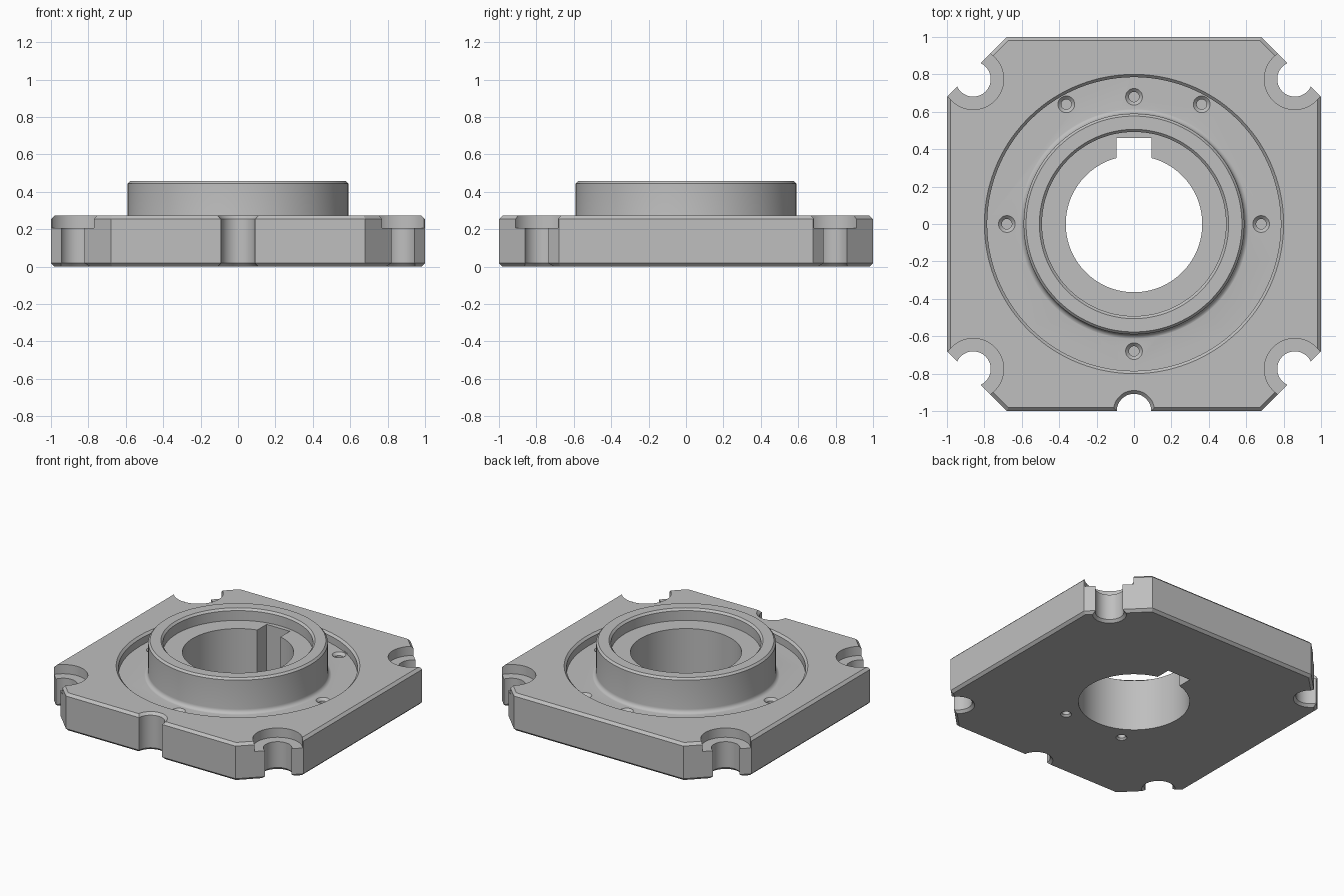
import bpy, bmesh, math

if "Cube" in bpy.data.objects:
    bpy.data.objects.remove(bpy.data.objects["Cube"], do_unlink=True)

TOP = 0.272        # top of the square plate
RIM = 0.457        # top of the raised collar
FLOOR = 0.205      # floor of the turned recess around the collar
EDGE = 0.018       # edge chamfer

steel = bpy.data.materials.new("machined_grey")
steel.use_nodes = True
steel.diffuse_color = (0.52, 0.52, 0.52, 1)
steel.node_tree.nodes["Principled BSDF"].inputs["Base Color"].default_value = (0.52, 0.52, 0.52, 1)


def make_object(name, bm):
    bmesh.ops.recalc_face_normals(bm, faces=bm.faces)
    mesh = bpy.data.meshes.new(name)
    bm.to_mesh(mesh)
    bm.free()
    mesh.materials.append(steel)
    obj = bpy.data.objects.new(name, mesh)
    bpy.context.collection.objects.link(obj)
    return obj


def stack(name, rings):
    """Solid through a stack of equal-length closed rings, capped at both ends."""
    bm = bmesh.new()
    loops = [[bm.verts.new(p) for p in ring] for ring in rings]
    n = len(loops[0])
    for low, high in zip(loops, loops[1:]):
        for i in range(n):
            j = (i + 1) % n
            bm.faces.new((low[i], low[j], high[j], high[i]))
    bm.faces.new(loops[0][::-1])
    bm.faces.new(loops[-1])
    return make_object(name, bm)


def turned(name, profile, x=0, y=0, sides=48):
    """Turned solid from (radius, height) pairs listed from bottom to top."""
    angles = [math.tau * (i + 0.5) / sides for i in range(sides)]
    return stack(name, [[(x + r * math.cos(a), y + r * math.sin(a), z) for a in angles]
                        for r, z in profile])


def octagon(inset, z):
    a, b = 1 - inset, 0.68 - 0.414 * inset
    return [(x, y, z) for x, y in
            ((a, -b), (a, b), (b, a), (-b, a), (-a, b), (-a, -b), (-b, -a), (b, -a))]


def combine(target, other, operation):
    mod = target.modifiers.new(operation.lower(), "BOOLEAN")
    mod.operation = operation
    mod.solver = "EXACT"
    mod.object = other
    bpy.context.view_layer.objects.active = target
    bpy.ops.object.modifier_apply(modifier=mod.name)
    bpy.data.objects.remove(other, do_unlink=True)


def cut(name, profile, x=0, y=0, sides=48):
    combine(flange, turned(name, profile, x, y, sides), "DIFFERENCE")


# Square plate with clipped corners and chamfered rims
flange = stack("flange_plate", [octagon(EDGE, 0), octagon(0, EDGE),
                                octagon(0, TOP - EDGE), octagon(EDGE, TOP)])

# Round recess with a chamfered lip
cut("recess", [(0.785, FLOOR), (0.785, TOP - 0.015), (0.81, TOP + 0.01)], sides=128)

# Raised collar with a fillet at its foot and a chamfered rim
fillet = 0.03
foot = [(0.59 + fillet * (1 - math.sin(t)), FLOOR - 0.001 + fillet * (1 - math.cos(t)))
        for t in [math.pi / 2 * i / 5 for i in range(6)]]
collar = turned("collar", [(0.62, 0.1)] + foot + [(0.59, RIM - 0.014), (0.577, RIM)], sides=128)
combine(flange, collar, "UNION")

# Seat inside the collar, then the through bore
cut("seat", [(0.492, RIM - 0.085), (0.492, RIM - 0.014), (0.515, RIM + 0.009)], sides=128)
cut("bore", [(0.365, -0.1), (0.365, 0.6)], sides=96)

# Keyway on the back of the bore
keyway = stack("keyway", [[(-0.093, 0.2, z), (0.093, 0.2, z), (0.093, 0.46, z), (-0.093, 0.46, z)]
                          for z in (-0.1, 0.6)])
combine(flange, keyway, "DIFFERENCE")

# Counterbored bolt notches on the four corners
for sx in (-1, 1):
    for sy in (-1, 1):
        x, y = 0.86 * sx, 0.775 * sy
        cut("bolt_notch", [(0.13, -0.02), (0.094, EDGE), (0.094, 0.5)], x, y)
        cut("counterbore", [(0.163, FLOOR), (0.163, 0.5)], x, y, 64)

# Half-round locating notch in the front edge
cut("front_notch", [(0.13, -0.02), (0.092, EDGE), (0.092, TOP - EDGE), (0.13, TOP + 0.02)], 0, -1)

# Countersunk tapped holes in the recess floor
for degrees in (0, 60.5, 90, 119.5, 180, 270):
    a = math.radians(degrees)
    r = 0.68 if degrees % 90 == 0 else 0.735
    cut("tapped_hole", [(0.027, 0.08), (0.027, FLOOR - 0.018), (0.055, FLOOR + 0.01)],
        r * math.cos(a), r * math.sin(a), 24)

# Two blind holes in the underside
for side in (-1, 1):
    cut("underside_hole", [(0.045, -0.01), (0.026, 0.012), (0.026, 0.12)], 0.2375 * side, -0.411, 24)

# Smooth the turned walls while keeping machined edges crisp
bpy.ops.object.select_all(action="DESELECT")
flange.select_set(True)
bpy.context.view_layer.objects.active = flange
bpy.ops.object.shade_smooth_by_angle(angle=math.radians(25))
